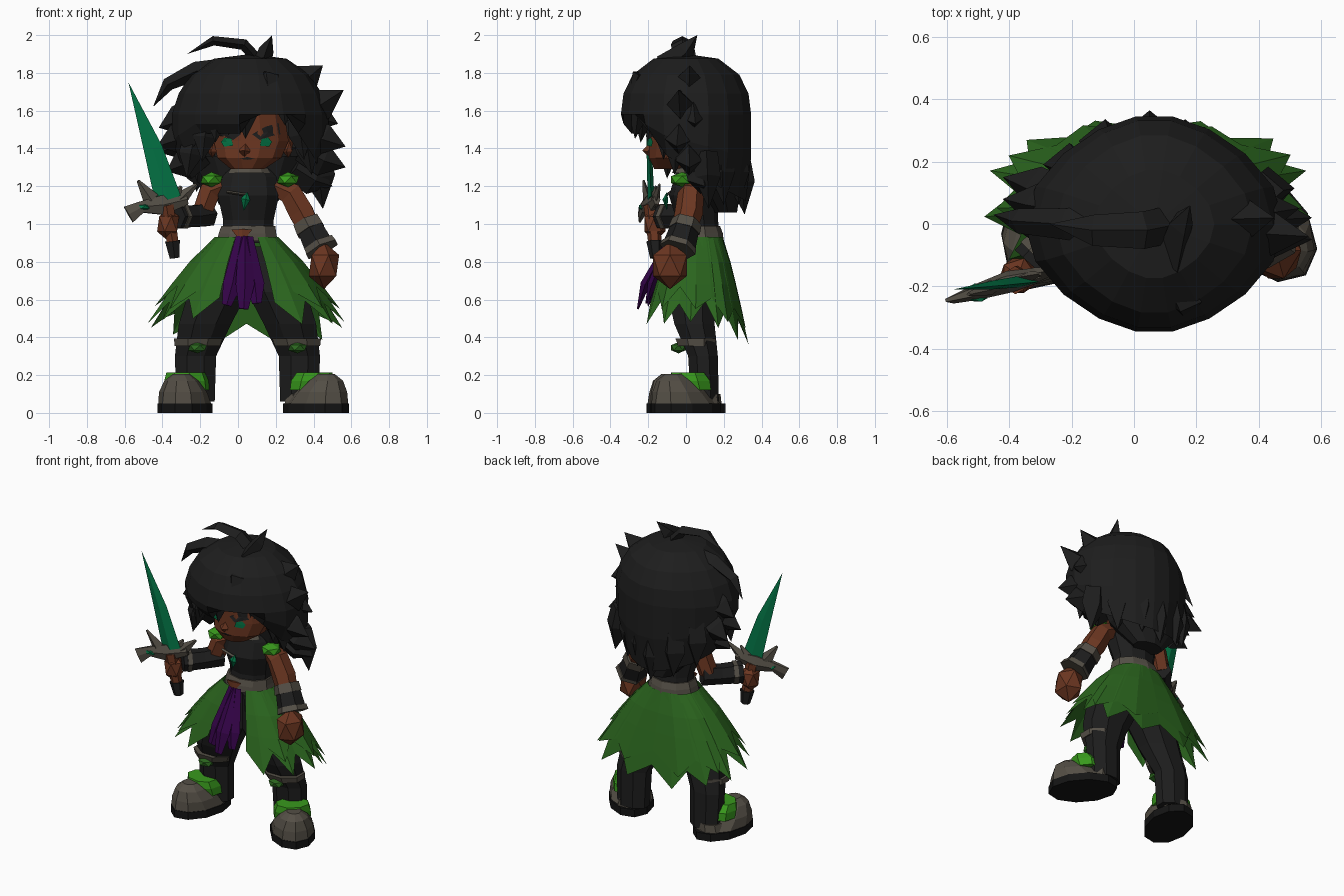
import bpy, bmesh, math, random
from mathutils import Vector
from mathutils.bvhtree import BVHTree

random.seed(4)
cube = bpy.data.objects.get("Cube")
if cube:
    bpy.data.objects.remove(cube)


def material(name, *rgb):
    m = bpy.data.materials.new(name)
    m.use_nodes = True
    m.diffuse_color = (*rgb, 1)
    node = next(n for n in m.node_tree.nodes if n.type == 'BSDF_PRINCIPLED')
    node.inputs["Base Color"].default_value = (*rgb, 1)
    node.inputs["Roughness"].default_value = 0.9
    return m


CHARCOAL = material("charcoal", .0125, .0125, .0125)
BLACK = material("sole black", .007, .007, .007)
GREEN = material("leaf green", .024, .132, .013)
BRIGHT = material("bright green", .04, .32, .012)
TEAL = material("blade teal", .001, .175, .06)
SKIN = material("brown skin", .148, .037, .015)
STONE = material("grey brown", .088, .077, .06)
PURPLE = material("purple cloth", .034, .001, .064)


def finish(name, bm, mat, loc=(0, 0, 0), yaw=0):
    bmesh.ops.remove_doubles(bm, verts=bm.verts, dist=.0005)
    bmesh.ops.recalc_face_normals(bm, faces=bm.faces)
    me = bpy.data.meshes.new(name)
    bm.to_mesh(me)
    bm.free()
    me.materials.append(mat)
    ob = bpy.data.objects.new(name, me)
    ob.location, ob.rotation_euler.z = loc, yaw
    bpy.context.collection.objects.link(ob)
    return ob


def loft(bm, pts, radii, sides=8, upright=False):
    """Rings of (width, depth) along a path; upright keeps them level."""
    pts = [Vector(p) for p in pts]
    rings = []
    for i, p in enumerate(pts):
        t = (pts[min(i + 1, len(pts) - 1)] - pts[max(i - 1, 0)]).normalized()
        if upright:
            t = Vector((0, 0, 1))
        ref = Vector((1, 0, 0)) if abs(t.y) > .9 else Vector((0, 1, 0))
        u = t.cross(ref).normalized()
        v = u.cross(t)
        w, d = radii[i] if isinstance(radii[i], tuple) else (radii[i], radii[i])
        w, d = max(w, .0001), max(d, .0001)
        off = math.pi / sides if sides > 4 else 0
        angles = [off + math.tau * k / sides for k in range(sides)]
        rings.append([bm.verts.new(p + u * w * math.cos(a) + v * d * math.sin(a)) for a in angles])
    for a, b in zip(rings, rings[1:]):
        for k in range(sides):
            n = (k + 1) % sides
            bm.faces.new((a[k], a[n], b[n], b[k]))
    bm.faces.new(rings[0])
    bm.faces.new(rings[-1])


def tube(name, mat, pts, radii, sides=8, upright=False, loc=(0, 0, 0), yaw=0):
    bm = bmesh.new()
    loft(bm, pts, radii, sides, upright)
    return finish(name, bm, mat, loc, yaw)


def blob(name, mat, centre, size):
    bm = bmesh.new()
    bmesh.ops.create_icosphere(bm, subdivisions=1, radius=1)
    bmesh.ops.scale(bm, vec=size, verts=bm.verts)
    return finish(name, bm, mat, centre)


# Head, with face plates laid on its surface
head = tube("head", SKIN, [(.05, -.09, 1.29), (.06, -.07, 1.35), (.07, -.03, 1.44), (.06, -.03, 1.6), (.06, 0, 1.75)],
            [(.09, .08), (.175, .13), (.205, .17), (.19, .17), (.1, .1)], 12, True)
bm = bmesh.new()
bm.from_mesh(head.data)
surface = BVHTree.FromBMesh(bm)
bm.free()


def face_plate(name, mat, outline, lift):
    bm = bmesh.new()
    mid = (sum(p[0] for p in outline) / len(outline), sum(p[1] for p in outline) / len(outline))
    verts = []
    for x, z in [mid] + outline:
        hit = surface.ray_cast(Vector((x, -1, z)), Vector((0, 1, 0)))[0] or Vector((x, -.12, z))
        verts.append(bm.verts.new(hit + Vector((0, -lift, 0))))
    for a, b in zip(verts[1:], verts[2:] + verts[1:2]):
        bm.faces.new((verts[0], a, b))
    finish(name, bm, mat)


BROW = [(.03, .04), (.1, .08), (.17, .1), (.18, .04), (.13, .03), (.07, .01)]
IRIS = [(.07, -.015), (.08, .02), (.115, .028), (.135, .005), (.12, -.02)]
for side, label in ((1, "left"), (-1, "right")):
    face_plate(label + "_brow", CHARCOAL, [(.045 + side * x, 1.435 + z) for x, z in BROW], .006)
    face_plate(label + "_iris", TEAL, [(.045 + side * x, 1.43 + z) for x, z in IRIS], .009)
    blob(label + "_ear", SKIN, (.065 + side * .2, -.03, 1.41), (.03, .04, .06))
face_plate("mouth", CHARCOAL, [(.01, 1.345), (.05, 1.355), (.09, 1.345), (.05, 1.34)], .006)
tube("nose", SKIN, [(.04, -.16, 1.43), (.035, -.205, 1.385), (.035, -.17, 1.36)], [.02, .028, .02], 4)

# Hair shell: round dome with a ragged hem, high over the face and low behind
bm = bmesh.new()
N = 18
DOME = [(1.9, .001, .385), (1.875, .5, .385), (1.79, .82, .385), (1.69, .96, .395), (1.58, 1, .415)]
grid = [[] for _ in range(len(DOME) + 2)]
for k in range(N):
    c, s = math.cos(k * math.tau / N), math.sin(k * math.tau / N)
    c *= 1 - .2 * abs(s) ** 2
    if s < -.4:
        hem, taper = (1.63 if 0 < c < .5 else 1.48), .84
    else:
        hem, taper = 1.3 - .18 * max(s, 0) + (.06 if s < -.1 else 0), .84
    for row, (z, r, rx) in zip(grid, DOME):
        row.append(bm.verts.new((.065 + rx * r * c, .35 * r * s, z)))
    for row, f in zip(grid[-2:], (.5, 1)):
        t = 1 + f * f * (taper - 1)
        row.append(bm.verts.new((.065 + .43 * t * c, .35 * (t + .08 * f * max(s, 0)) * s, 1.58 + f * (hem - 1.58))))
for a, b in zip(grid, grid[1:]):
    for k in range(N):
        bm.faces.new((a[k], a[(k + 1) % N], b[(k + 1) % N], b[k]))
finish("hair_shell", bm, CHARCOAL)
tube("hair_nape", CHARCOAL, [(.06, .2, 1.06), (.06, .15, 1.2), (.06, .14, 1.36)],
     [(.1, .07), (.24, .14), (.32, .17)], 10, True)

# Pointed locks, grouped by how far they rise and pull in from their tips
SIDE = [(.56, -.04, 1.71), (.45, .02, 1.84), (.57, -.05, 1.41), (.57, .02, 1.3), (.53, .05, 1.53), (.5, .1, 1.2),
        (-.42, .08, 1.51), (-.43, .02, 1.41), (-.38, .06, 1.28), (-.42, .15, 1.38)]
FRONT = [(.04, -.27, 1.45), (-.05, -.26, 1.47), (-.12, -.24, 1.43), (-.19, -.17, 1.33), (.25, -.22, 1.52),
         (.35, -.12, 1.34), (-.27, -.1, 1.24), (.39, -.06, 1.26)]
BACK = [(.05, .31, 1.05), (.17, .28, 1.1), (-.1, .28, 1.1), (.3, .2, 1.1), (-.22, .2, 1.17), (.45, .12, 1.08)]
bm = bmesh.new()
for tips, rise, pull, width in ((SIDE, .1, .55, .1), (FRONT, .22, .88, .075), (BACK, .3, .9, .1)):
    for tip in map(Vector, tips):
        base = Vector((.05 + (tip.x - .05) * pull, tip.y * pull, tip.z + rise))
        if tip.z > 1.65:
            base.z = tip.z - .12
        mid = base.lerp(tip, .5) + Vector((0, 0, -.015 if tips is SIDE else .02))
        loft(bm, [base, mid, tip], [(width * .7, width * .6), (width * .85, width * .7), 0], 4)
loft(bm, [(.12, 0, 1.85), (.03, -.02, 1.95), (-.13, -.02, 1.97), (-.27, 0, 1.9)],
     [(.03, .06), (.03, .06), (.025, .05), 0], 4)
loft(bm, [(-.05, 0, 1.83), (-.22, 0, 1.81), (-.37, .01, 1.74), (-.45, .03, 1.62)],
     [(.05, .06), (.05, .05), (.035, .04), 0], 4)
loft(bm, [(.12, -.1, 1.83), (.15, 0, 1.92), (.18, .06, 2)], [(.05, .08), (.04, .05), 0], 4)
loft(bm, [(.12, -.1, 1.8), (.16, -.25, 1.77), (.17, -.31, 1.64)], [(.05, .05), (.06, .05), 0], 4)
finish("hair_locks", bm, CHARCOAL)

# Torso, collar, belt and chest ornaments
tube("torso", CHARCOAL, [(.05, .06, .9), (.055, .06, 1.02), (.055, .04, 1.15), (.06, .05, 1.25), (.06, .03, 1.33)],
     [(.14, .12), (.14, .11), (.17, .13), (.15, .11), (.08, .07)], 10, True)
tube("collar", STONE, [(.06, .02, 1.27), (.06, .02, 1.295)], [(.115, .095), (.1, .08)], 10, True)
tube("belt", STONE, [(.05, .06, .91), (.05, .06, .95), (.055, .06, .99)], [(.17, .14), (.16, .135), (.15, .12)], 10, True)
tube("belt_clasp", SKIN, [(.02, -.075, .97), (.02, -.09, .9)], [(.055, .015), (0, 0)], 4)
tube("chest_gem", TEAL, [(.05, -.1, 1.17), (.04, -.11, 1.13), (.03, -.1, 1.07)], [0, (.025, .015), 0], 4)
tube("chest_strap", STONE, [(-.06, -.08, 1.17), (.04, -.1, 1.155)], [(.008, .012), (.008, .012)], 4)
for x, label in ((.265, "left"), (-.14, "right")):
    blob(label + "_shoulder_pad", BRIGHT, (x, -.02, 1.235), (.065, .07, .04))

# Left arm hanging, right arm bent forward
tube("left_arm", SKIN, [(.2, .04, 1.2), (.28, .025, 1.16), (.335, .015, 1.06), (.4, -.02, .93)],
     [.05, .07, .075, .06], 6)
tube("left_bracer", CHARCOAL, [(.37, .0, 1.0), (.435, -.04, .87)], [.075, .09], 6)
tube("left_bracer_top", STONE, [(.36, .005, 1.015), (.385, -.01, .965)], [.08, .086], 6)
tube("left_bracer_cuff", STONE, [(.43, -.035, .895), (.445, -.045, .865)], [.092, .1], 6)
blob("left_fist", SKIN, (.455, -.085, .78), (.09, .105, .125))
tube("right_arm", SKIN, [(-.08, .05, 1.2), (-.15, .04, 1.17), (-.19, .03, 1.06)], [.05, .065, .06], 6)
tube("right_bracer", CHARCOAL, [(-.16, .06, 1.05), (-.24, -.03, 1.04), (-.33, -.13, 1.04)], [.07, .065, .07], 6)
tube("right_bracer_cuff", STONE, [(-.29, -.09, 1.04), (-.31, -.11, 1.04)], [.073, .075], 6)
blob("right_fist", SKIN, (-.37, -.165, 1.0), (.065, .065, .09))

# Sword
tube("sword_handle", SKIN, [(-.38, -.18, 1.1), (-.345, -.165, .9)], [.045, .035], 6)
tube("sword_pommel", CHARCOAL, [(-.347, -.165, .91), (-.335, -.16, .82)], [.045, .03], 6)
tube("sword_blade", TEAL, [(-.37, -.185, 1.13), (-.45, -.195, 1.4), (-.58, -.21, 1.75)],
     [(.07, .018), (.05, .014), 0], 4)
bm = bmesh.new()
hub = (-.4, -.185, 1.1)
loft(bm, [(-.27, -.155, 1.13), hub, (-.51, -.22, 1.09), (-.58, -.245, 1.05)],
     [(.03, .02), (.06, .035), (.035, .025), (.055, .01)], 6)
for tip in ((-.53, -.225, 1.23), (-.22, -.14, 1.21), (-.3, -.16, 1.2)):
    t = Vector(tip)
    loft(bm, [Vector(hub).lerp(t, .45) - Vector((0, 0, .03)), t], [(.045, .025), (.008, .006)], 4)
finish("sword_guard", bm, STONE)
blob("guard_gem", TEAL, (-.5, -.22, 1.09), (.042, .034, .02))


# Ragged skirt in two layers, open at the front
def skirt(name, teeth, hem, gap, flare):
    bm = bmesh.new()
    cols = []
    for i in range(2 * teeth + 1):
        a = -math.pi / 2 + gap + (math.tau - 2 * gap) * i / (2 * teeth)
        c, s = (math.copysign(abs(f) ** .87, f) for f in (math.cos(a), math.sin(a)))
        tip = i % 2
        low = hem - .11 * max(s, 0) + random.uniform(-.02, .02) + (0 if tip else .11)
        col = []
        for z in (.93, .8, .68, low):
            k = (max(.93 - z, 0) / .44) ** .85 * (1 if tip else .92) * flare
            depth = .135 + (.115 if s > 0 else .165) * k
            col.append(bm.verts.new((.045 + (.17 + .345 * k) * c, .06 + depth * s, z)))
        cols.append(col)
    for a, b in zip(cols, cols[1:]):
        for j in range(3):
            bm.faces.new((a[j], b[j], b[j + 1], a[j + 1]))
    finish(name, bm, GREEN)


skirt("skirt_lower_layer", 12, .485, .3, 1)
skirt("skirt_upper_layer", 8, .55, .6, 1.07)

# Hanging front cloth in three folds
bm = bmesh.new()
for x, y, z in ((-.06, -.2, .57), (.03, -.255, .55), (.1, -.21, .58)):
    loft(bm, [(.03 + x * .2, -.08, .93), (.015 + x * .75, y * .85, .68), (x, y, z)],
         [(.03, .015), (.05, .025), (.025, .005)], 4)
finish("front_cloth", bm, PURPLE)

# Legs and shoes
for side, label, foot, yaw in ((1, "left", (.412, 0, 0), .7), (-1, "right", (-.28, 0, 0), -.25)):
    def at(dx, y, z):
        return (.05 + side * dx, y, z)
    tube(label + "_leg", CHARCOAL,
         [at(.08, .06, .88), at(.155, .03, .64), at(.225, .045, .47), at(.275, .09, .3), at(.275, .1, .06)],
         [(.13, .12), (.17, .14), (.15, .115), (.118, .085), (.11, .08)], 8, True)
    tube(label + "_knee_band", STONE, [at(.265, .055, .355), at(.26, .05, .395)], [(.13, .105), (.14, .115)], 8, True)
    blob(label + "_knee_leaf", GREEN, at(.265, -.04, .345), (.055, .045, .03))
    tube(label + "_sole", BLACK, [(0, 0, 0), (0, 0, .05)], [(.14, .215), (.14, .215)], 10, True, foot, yaw)
    tube(label + "_shoe", STONE, [(0, -.01, .05), (0, -.045, .11), (0, -.08, .17), (0, -.085, .205)],
         [(.135, .2), (.125, .155), (.09, .1), (.045, .05)], 10, True, foot, yaw)
    tube(label + "_shoe_collar", BRIGHT, [(0, .04, .12), (0, .03, .17), (0, .01, .215)],
         [(.122, .1), (.12, .11), (.105, .08)], 8, True, foot, yaw)
    tube(label + "_heel", STONE, [(0, .11, .05), (0, .115, .1)], [(.105, .08), (.09, .07)], 8, True, foot, yaw)
